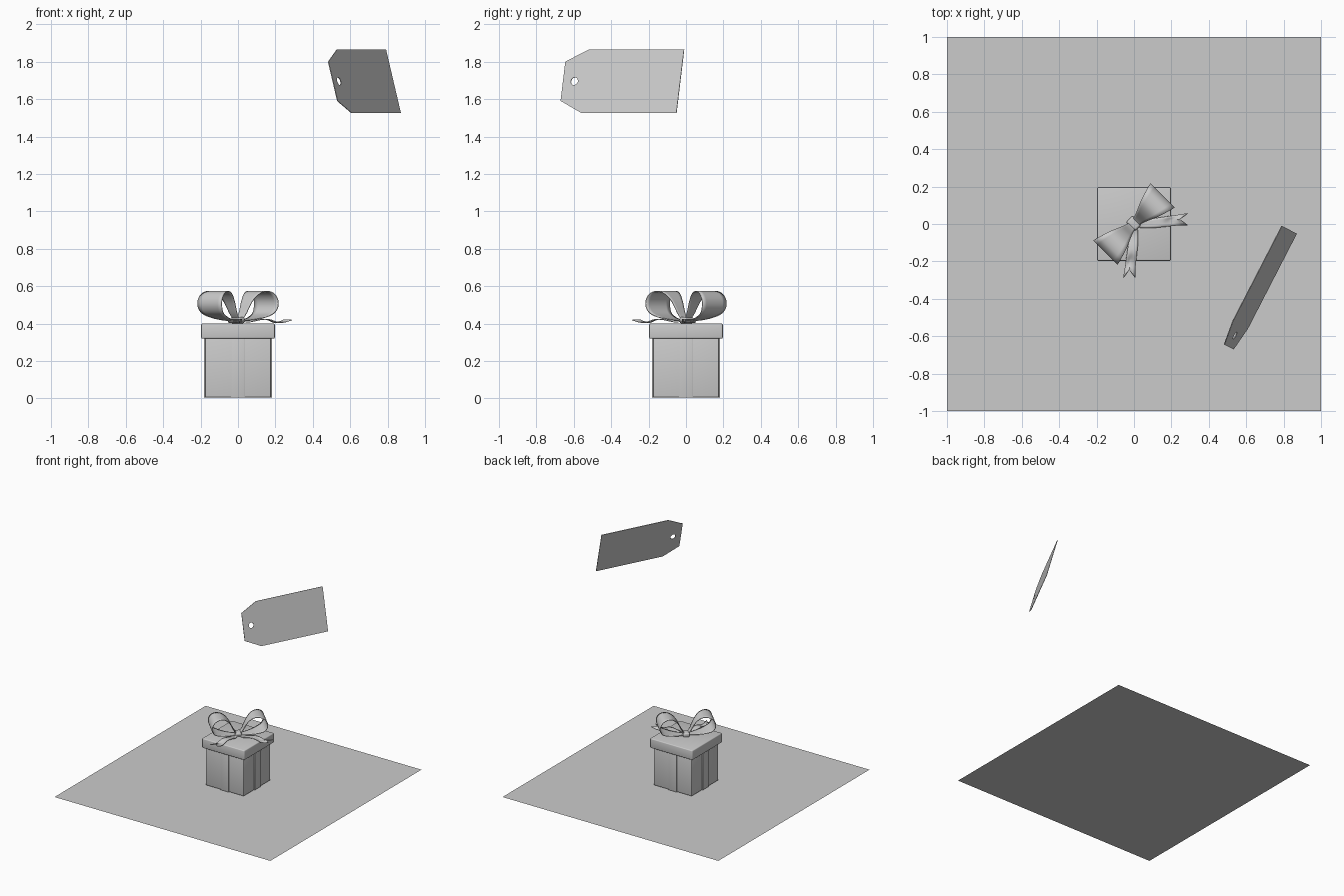
import bpy, bmesh, math
from mathutils import Vector, Matrix

if "Cube" in bpy.data.objects:
    bpy.data.objects.remove(bpy.data.objects["Cube"])

DIAG = Matrix.Rotation(math.radians(45), 4, 'Z')  # the bow lies on the box diagonal


def new_object(name, bm):
    bmesh.ops.recalc_face_normals(bm, faces=bm.faces)
    mesh = bpy.data.meshes.new(name)
    bm.to_mesh(mesh)
    bm.free()
    ob = bpy.data.objects.new(name, mesh)
    bpy.context.collection.objects.link(ob)
    return ob


def smooth(ob, angle=35):
    bpy.ops.object.select_all(action='DESELECT')
    ob.select_set(True)
    bpy.context.view_layer.objects.active = ob
    bpy.ops.object.shade_smooth_by_angle(angle=math.radians(angle))


def block(name, size, centre, bevel, rot=None, segments=3):
    bm = bmesh.new()
    m = Matrix.Translation(centre) @ (rot or Matrix()) @ Matrix.Diagonal((*size, 1))
    bmesh.ops.create_cube(bm, size=1, matrix=m)
    if bevel:
        bmesh.ops.bevel(bm, geom=bm.edges[:], offset=bevel, segments=segments,
                        profile=0.5, affect='EDGES')
    ob = new_object(name, bm)
    smooth(ob)
    return ob


def catmull(pts, steps=8):
    """Smooth resampling of a short list of tuples."""
    p = [Vector(q) for q in pts]
    p = [2 * p[0] - p[1]] + p + [2 * p[-1] - p[-2]]
    out = []
    for a, b, c, d in zip(p, p[1:], p[2:], p[3:]):
        for i in range(steps):
            t = i / steps
            out.append(0.5 * (2 * b + (c - a) * t + (2 * a - 5 * b + 4 * c - d) * t * t
                              + (3 * b - a - 3 * c + d) * t ** 3))
    return out + [p[-2]]


def strip(name, rows, thickness):
    """Ribbon surface from rows of points, given a thickness."""
    bm = bmesh.new()
    grid = [[bm.verts.new(q) for q in r] for r in rows]
    for r, s in zip(grid, grid[1:]):
        for i in range(len(r) - 1):
            bm.faces.new((r[i], r[i + 1], s[i + 1], s[i]))
    ob = new_object(name, bm)
    mod = ob.modifiers.new("thickness", 'SOLIDIFY')
    mod.thickness = thickness
    mod.offset = 0
    smooth(ob, 50)
    return ob


# Floor
bm = bmesh.new()
bmesh.ops.create_grid(bm, x_segments=1, y_segments=1, size=1)
floor = new_object("floor", bm)

# Box, lid and the ribbon bands on the four sides
block("box", (0.352, 0.352, 0.325), (0, 0, 0.1685), 0.004)
block("lid", (0.394, 0.394, 0.08), (0, 0, 0.36), 0.007)
block("ribbon_front_back", (0.076, 0.364, 0.318), (0, 0, 0.164), 0.003)
block("ribbon_left_right", (0.364, 0.076, 0.318), (0, 0, 0.164), 0.003)

# Bow loops: (distance along diagonal, height, half width)
profile = [(0.008, 0.418, 0.022), (0.035, 0.455, 0.028), (0.068, 0.52, 0.041),
           (0.105, 0.56, 0.058), (0.145, 0.572, 0.072), (0.185, 0.562, 0.084),
           (0.21, 0.53, 0.09), (0.212, 0.49, 0.09), (0.19, 0.455, 0.08),
           (0.14, 0.433, 0.062), (0.08, 0.42, 0.04), (0.008, 0.414, 0.022)]
# Tails: (x, y, height, half width) along +x, mirrored to -y
path = [(0.01, 0.0, 0.414, 0.018), (0.06, 0.0, 0.409, 0.022), (0.12, 0.006, 0.421, 0.026),
        (0.165, 0.012, 0.422, 0.027), (0.215, 0.018, 0.407, 0.028), (0.25, 0.022, 0.408, 0.029),
        (0.287, 0.025, 0.42, 0.031)]

for side, label in ((1, "right"), (-1, "left")):
    rows = []
    for u, z, w in catmull(profile):
        rows.append([DIAG @ Vector((side * u, w * k / 3, z)) for k in range(-3, 4)])
    strip("bow_loop_" + label, rows, 0.005)

    pts = catmull(path)
    rows = []
    for i, (x, y, z, w) in enumerate(pts):
        row = []
        for k in (-1, -0.5, 0, 0.5, 1):
            # pull the middle back to cut the swallow-tail notch
            pull = 0.042 * (1 - abs(k)) * max(0, (x - 0.12) / 0.167)
            q = Vector((x - pull, y + w * k, z))
            row.append(q if side > 0 else Vector((-q.y, -q.x, q.z)))
        rows.append(row)
    strip("bow_tail_" + label, rows, 0.005)

# Knot
block("bow_knot", (0.05, 0.068, 0.034), (-0.002, 0.003, 0.418), 0.011, DIAG, 4)

# Hanging tag, drawn flat (length, width) then tilted into place
top_right = Vector((0.79, -0.01, 1.865))
length_dir = Vector((0.458, 0.889, 0)).normalized()
width_dir = Vector((-0.228, 0.114, 0.968))
width_dir = (width_dir - length_dir * width_dir.dot(length_dir)).normalized()
normal = length_dir.cross(width_dir)
frame = Matrix((length_dir, width_dir, normal)).transposed().to_4x4()
frame.translation = top_right
outline = [(0, 0), (0, -0.351), (-0.572, -0.351), (-0.705, -0.284),
           (-0.705, -0.067), (-0.572, 0)]
hole_centre, hole_r = Vector((-0.636, -0.1755)), 0.021

curve = bpy.data.curves.new("tag", 'CURVE')
curve.dimensions = '2D'
curve.fill_mode = 'BOTH'
curve.extrude = 0.002
hole = [hole_centre + hole_r * Vector((math.cos(a), math.sin(a)))
        for a in (math.tau * i / 24 for i in range(24))]
for loop in (outline, hole):
    sp = curve.splines.new('POLY')
    sp.points.add(len(loop) - 1)
    for pt, q in zip(sp.points, loop):
        pt.co = (q[0], q[1], 0, 1)
    sp.use_cyclic_u = True
tag_curve = bpy.data.objects.new("tag_curve", curve)
bpy.context.collection.objects.link(tag_curve)
bpy.context.view_layer.update()
mesh = bpy.data.meshes.new_from_object(tag_curve.evaluated_get(bpy.context.evaluated_depsgraph_get()))
bpy.data.objects.remove(tag_curve)
tag = bpy.data.objects.new("gift_tag", mesh)
bpy.context.collection.objects.link(tag)
tag.matrix_world = frame
